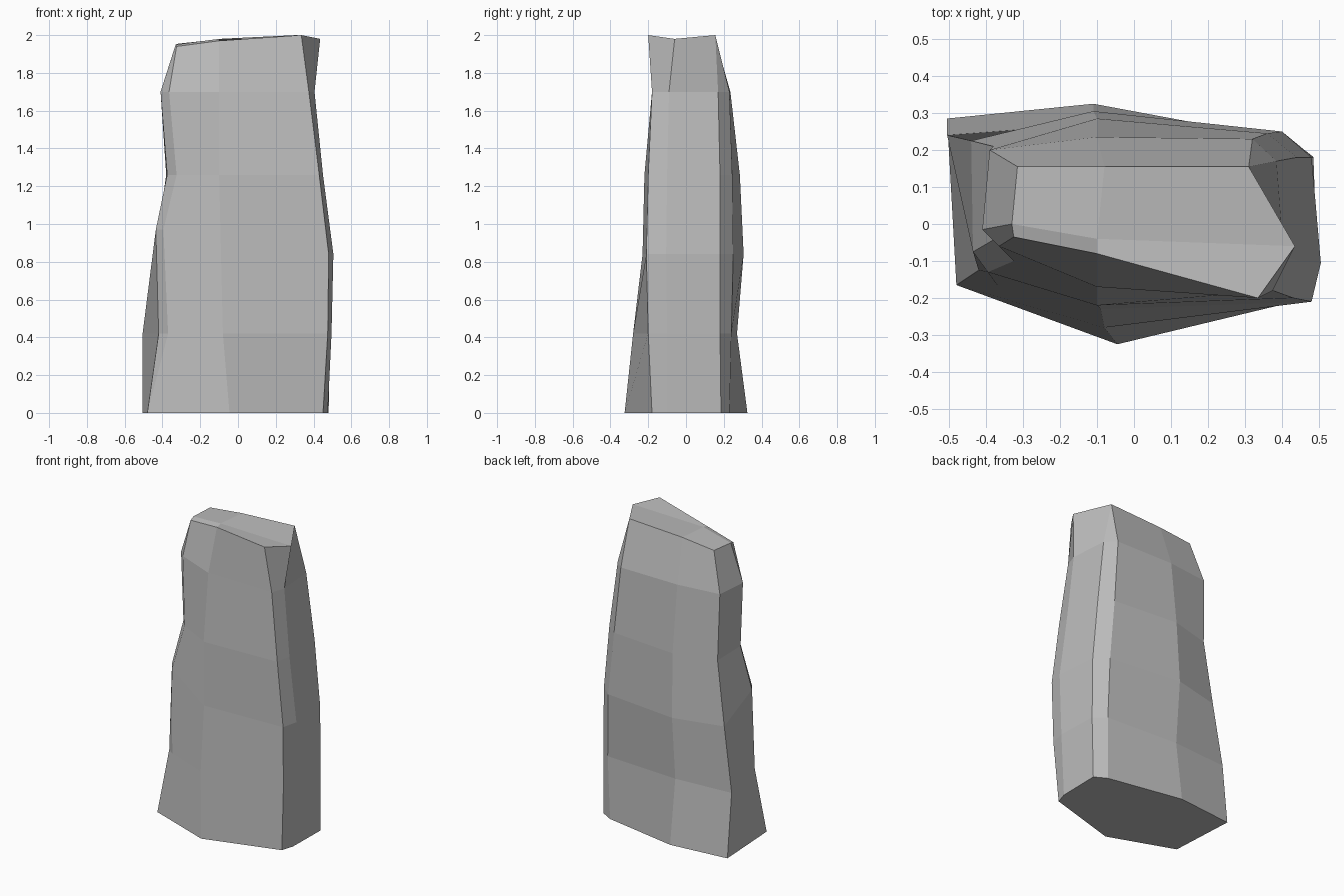
import bpy
import bmesh

default_cube = bpy.data.objects.get("Cube")
if default_cube:
    bpy.data.objects.remove(default_cube)

# Stone material
stone_grey = bpy.data.materials.new("stone_grey")
stone_grey.use_nodes = True
grey = (0.5, 0.5, 0.5, 1)
stone_grey.diffuse_color = grey
shader = stone_grey.node_tree.nodes["Principled BSDF"]
shader.inputs["Base Color"].default_value = grey
shader.inputs["Roughness"].default_value = 0.9

# Heights shared by the rings of the stone, below its sloping top
ring_heights = (0, .42, .84, 1.26, 1.7)

# Vertical ridges, counter-clockwise from above: (x, y) from base to top
front_left_path = ((-.48, -.165), (-.37, -.165), (-.395, -.13), (-.325, -.1), (-.365, -.06), (-.325, -.035))
front_middle_path = ((-.045, -.325), (-.08, -.28), (-.09, -.23), (-.1, -.22), (-.1, -.17), (-.1, -.08))
front_right_path = ((.45, -.18), (.475, -.2), (.48, -.21), (.43, -.2), (.375, -.18), (.335, -.2))
side_front_path = ((.475, -.1), (.495, -.1), (.505, -.105), (.45, -.1), (.405, -.09), (.435, -.06))
side_back_path = ((.48, .185), (.485, .18), (.48, .18), (.44, .18), (.385, .17), (.31, .155))
back_right_path = ((.4, .23), (.41, .24), (.4, .25), (.36, .245), (.32, .23), (.31, .155))
back_middle_path = ((-.11, .325), (-.11, .27), (-.11, .305), (-.1, .285), (-.1, .235), (-.08, .155))
back_left_path = ((-.505, .285), (-.505, .24), (-.44, .225), (-.38, .21), (-.39, .2), (-.315, .155))
side_left_path = ((-.48, -.165), (-.42, -.125), (-.435, -.075), (-.375, -.04), (-.41, -.015), (-.33, 0))

bm = bmesh.new()


def ridge(path, top, shoulder=None):
    """Add one ridge; shoulder overrides the height of its third ring."""
    heights = list(ring_heights) + [top]
    if shoulder:
        heights[2] = shoulder
    return [bm.verts.new((x, y, z)) for (x, y), z in zip(path, heights)]


front_left = ridge(front_left_path, 1.94, shoulder=.97)
front_middle = ridge(front_middle_path, 1.97)
front_right = ridge(front_right_path, 2)
side_front = ridge(side_front_path, 1.98)
side_back = ridge(side_back_path, 2)
back_right = ridge(back_right_path, 2)
back_middle = ridge(back_middle_path, 1.98)
back_left = ridge(back_left_path, 1.955)
side_left = ridge(side_left_path, 1.95, shoulder=.97)
ridges = [front_left, front_middle, front_right, side_front, side_back,
          back_right, back_middle, back_left, side_left]

# Walls between neighbouring ridges
for here, after in zip(ridges, ridges[1:] + ridges[:1]):
    for low in range(len(ring_heights)):
        bm.faces.new((here[low], after[low], after[low + 1], here[low + 1]))

# Flat base
bm.faces.new([column[0] for column in reversed(ridges)])

# Sloping top, folded along its middle
crown = bm.verts.new((-.1, -.04, 1.98))
fl, fm, fr, sf, sb, br, bk, bl, sl = [column[-1] for column in ridges]
for corners in ((fl, fm, crown, sl), (fm, fr, sf, crown),
                (sl, crown, bk, bl), (crown, sf, sb, br, bk)):
    bm.faces.new(corners)

# Weld ridges that meet at a shared corner
bmesh.ops.remove_doubles(bm, verts=bm.verts[:], dist=0.001)
bmesh.ops.recalc_face_normals(bm, faces=bm.faces[:])

mesh = bpy.data.meshes.new("standing_stone")
bm.to_mesh(mesh)
bm.free()
mesh.materials.append(stone_grey)
stone = bpy.data.objects.new("standing_stone", mesh)
bpy.context.collection.objects.link(stone)
